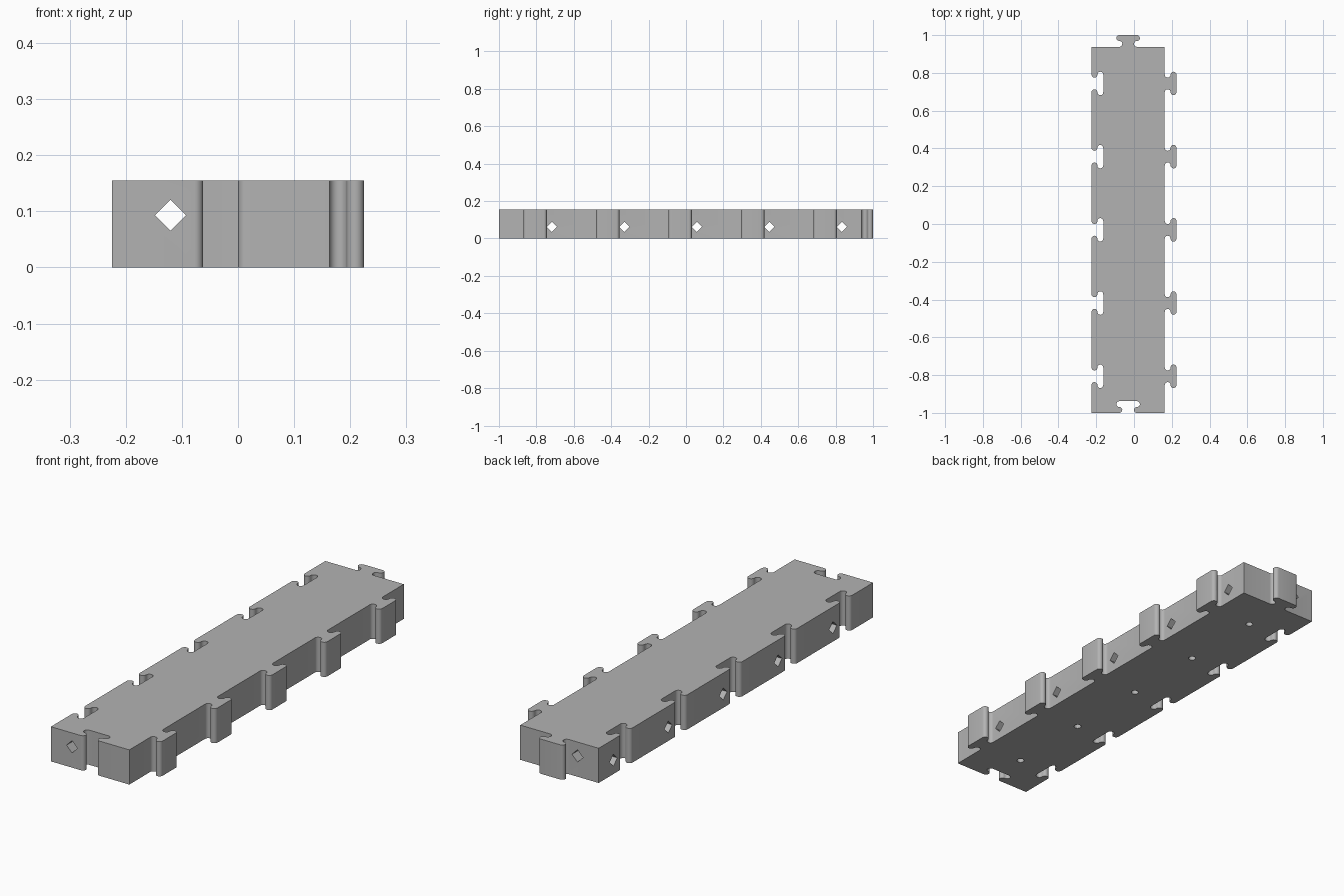
import bpy, bmesh
from math import pi, sin, cos, radians
from mathutils import Vector, Matrix

cube = bpy.data.objects.get("Cube")
if cube:
    bpy.data.objects.remove(cube, do_unlink=True)

CELLS = 5
U = 2 / 64.5                  # base module
CELL = 12.5 * U               # one square cell
HEIGHT = 5 * U
X0, Y0 = -7.25 * U, -1.0      # front corner of the body
X1, Y1 = X0 + CELL, Y0 + CELLS * CELL
XC = (X0 + X1) / 2
ROWS = [Y0 + (i + 0.5) * CELL for i in range(CELLS)]
HOLE_SHIFT = 2.88 * U

grey = bpy.data.materials.new("plain_grey")
grey.use_nodes = True
color = (0.45, 0.45, 0.45, 1)
grey.diffuse_color = color
grey.node_tree.nodes["Principled BSDF"].inputs["Base Color"].default_value = color


def connector():
    """Half circles for the neck and the head, as (along edge, depth) points."""
    steps = 12
    neck = [(-1.5 + 0.5 * sin(pi * i / steps), 0.5 - 0.5 * cos(pi * i / steps))
            for i in range(steps + 1)]
    head = [(-1.5 - 0.5 * sin(pi * i / steps), 1.5 - 0.5 * cos(pi * i / steps))
            for i in range(1, steps + 1)]
    half = neck + head
    return half + [(-s, d) for s, d in reversed(half)]


def place(center, along, depth):
    c, a, n = Vector(center), Vector(along), Vector(depth)
    return [c + (a * s + n * d) * U for s, d in connector()]


def make_object(name, bm):
    bmesh.ops.recalc_face_normals(bm, faces=bm.faces)
    mesh = bpy.data.meshes.new(name)
    bm.to_mesh(mesh)
    bm.free()
    mesh.materials.append(grey)
    obj = bpy.data.objects.new(name, mesh)
    bpy.context.collection.objects.link(obj)
    return obj


def make_cutter(name, placements, sides, radius, length):
    bm = bmesh.new()
    for matrix in placements:
        bmesh.ops.create_cone(bm, cap_ends=True, segments=sides, radius1=radius,
                              radius2=radius, depth=length, matrix=matrix)
    obj = make_object(name, bm)
    obj.hide_render = True
    return obj


# Body outline: sockets at the front and left edge, tabs at the other two
outline = [Vector((X0, Y0))]
outline += place((XC, Y0), (1, 0), (0, 1))
outline.append(Vector((X1, Y0)))
for y in ROWS:
    outline += place((X1, y), (0, 1), (1, 0))
outline.append(Vector((X1, Y1)))
outline += place((XC, Y1), (-1, 0), (0, 1))
outline.append(Vector((X0, Y1)))
for y in reversed(ROWS):
    outline += place((X0, y), (0, -1), (1, 0))

bm = bmesh.new()
base = bm.faces.new([bm.verts.new((p.x, p.y, 0)) for p in outline])
top = bmesh.ops.extrude_face_region(bm, geom=[base])
bmesh.ops.translate(bm, vec=(0, 0, HEIGHT),
                    verts=[v for v in top["geom"] if isinstance(v, bmesh.types.BMVert)])
body = make_object("interlocking_block", bm)

# Diamond channels along and across the body, and round pits underneath
turn_y = Matrix.Rotation(radians(90), 4, "X")
turn_x = Matrix.Rotation(radians(90), 4, "Y")
cutters = [
    make_cutter("long_channel_cutter",
                [Matrix.Translation((XC - HOLE_SHIFT, 0, 3 * U)) @ turn_y],
                4, 0.88 * U, 3),
    make_cutter("cross_channel_cutter",
                [Matrix.Translation((0, y + HOLE_SHIFT, 2 * U)) @ turn_x for y in ROWS],
                4, 0.88 * U, 1),
    make_cutter("pit_cutter",
                [Matrix.Translation((XC, y, 0)) for y in ROWS],
                24, 0.5 * U, 5 * U),
]

bpy.ops.object.select_all(action="DESELECT")
body.select_set(True)
bpy.context.view_layer.objects.active = body
for cutter in cutters:
    mod = body.modifiers.new(cutter.name, "BOOLEAN")
    mod.operation = "DIFFERENCE"
    mod.solver = "EXACT"
    mod.object = cutter
    bpy.ops.object.modifier_apply(modifier=mod.name)
    bpy.data.objects.remove(cutter, do_unlink=True)

bpy.ops.object.shade_smooth_by_angle(angle=radians(30))
